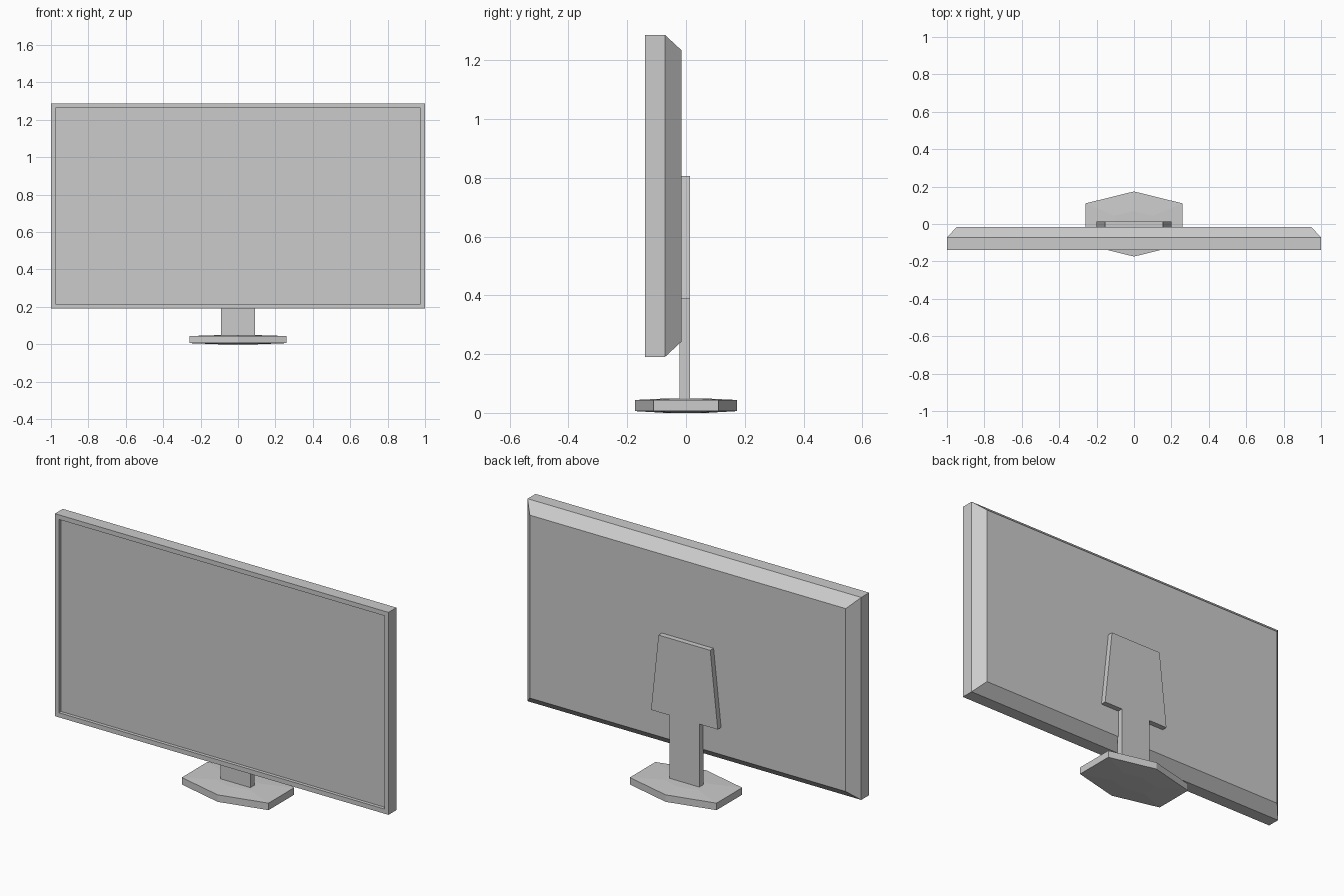
import bpy, bmesh

cube = bpy.data.objects.get("Cube")
if cube:
    bpy.data.objects.remove(cube, do_unlink=True)

grey = bpy.data.materials.new("plain grey")
grey.use_nodes = True
COLOUR = (0.6, 0.6, 0.6, 1)
grey.diffuse_color = COLOUR
grey.node_tree.nodes["Principled BSDF"].inputs["Base Color"].default_value = COLOUR


def finish(name, bm):
    bmesh.ops.recalc_face_normals(bm, faces=bm.faces)
    mesh = bpy.data.meshes.new(name)
    bm.to_mesh(mesh)
    bm.free()
    mesh.materials.append(grey)
    obj = bpy.data.objects.new(name, mesh)
    bpy.context.collection.objects.link(obj)
    return obj


def bridge(bm, a, b):
    for i in range(len(a)):
        j = (i + 1) % len(a)
        bm.faces.new((a[i], a[j], b[j], b[i]))


# Display housing: rectangular rings from recessed screen to chamfered back
BOTTOM, TOP = 0.19, 1.287
rings = [(0.025, -0.122), (0.025, -0.14), (0, -0.14), (0, -0.072), (0.053, -0.015)]
bm = bmesh.new()
loops = []
for inset, y in rings:
    x, low, high = 1 - inset, BOTTOM + inset, TOP - inset
    corners = [(-x, low), (x, low), (x, high), (-x, high)]
    loops.append([bm.verts.new((cx, y, cz)) for cx, cz in corners])
for a, b in zip(loops, loops[1:]):
    bridge(bm, a, b)
bm.faces.new(loops[0])
bm.faces.new(loops[-1])
finish("display_housing", bm)

# Stand: neck widening into a tapered mounting plate, mirrored outline extruded in y
half = [(0.09, 0.035), (0.09, 0.39), (0.2, 0.39), (0.155, 0.807)]
outline = half + [(-x, z) for x, z in reversed(half)]
bm = bmesh.new()
front, back = [[bm.verts.new((x, y, z)) for x, z in outline] for y in (-0.022, 0.014)]
bridge(bm, front, back)
bm.faces.new(front)
bm.faces.new(back)
finish("stand", bm)

# Foot: six-sided slab with very slightly crowned top and bottom
plan = [(0.26, -0.11), (0.26, 0.11), (0, 0.174), (-0.26, 0.11), (-0.26, -0.11), (0, -0.174)]
bm = bmesh.new()
lower, upper = [[bm.verts.new((x, y, z)) for x, y in plan] for z in (0.006, 0.044)]
bridge(bm, lower, upper)
for ring, crown in ((lower, 0), (upper, 0.049)):
    inner = [bm.verts.new((v.co.x * 0.4, v.co.y * 0.4, crown)) for v in ring]
    bridge(bm, ring, inner)
    bm.faces.new(inner)
finish("foot", bm)
